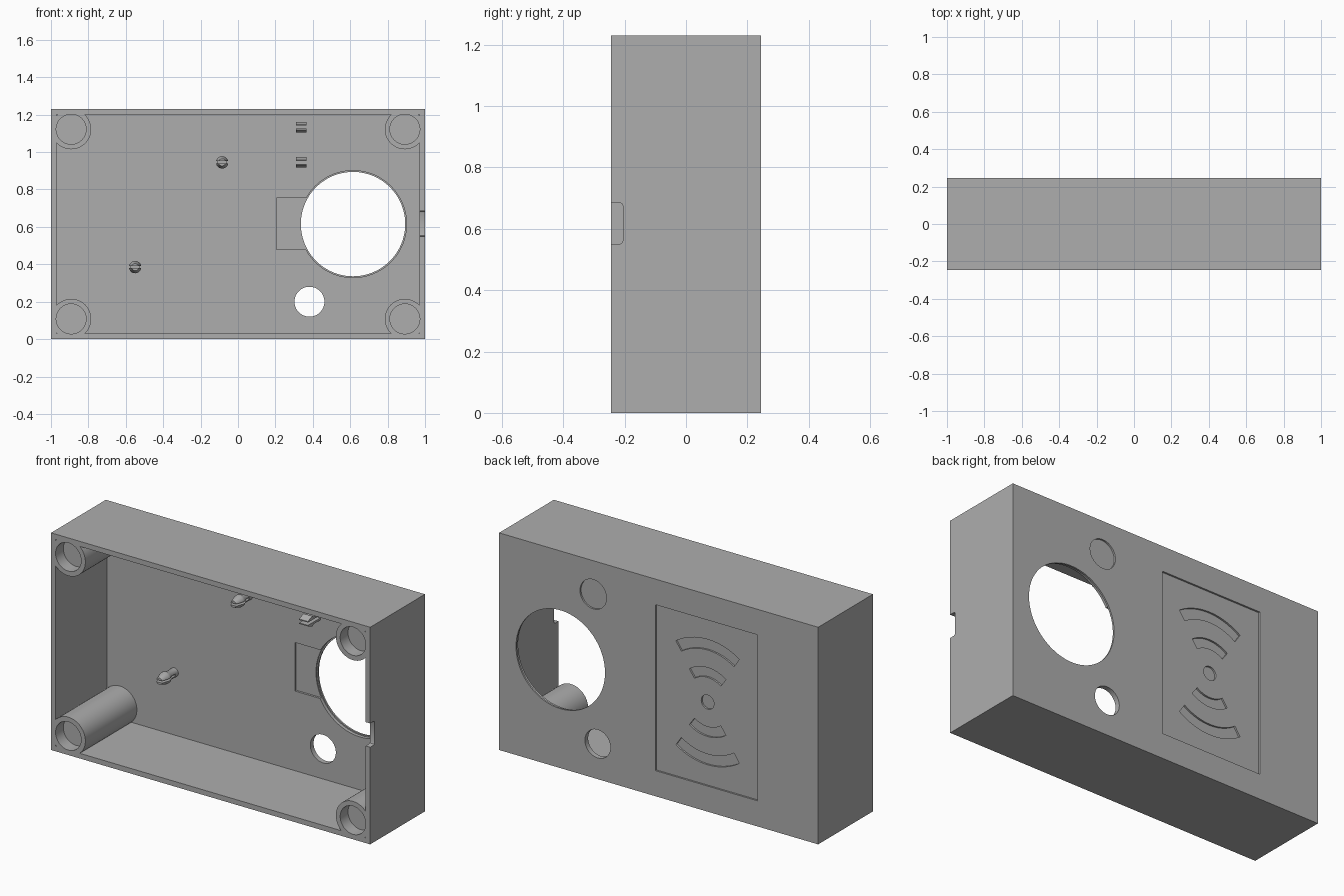
import bpy, bmesh, math
from mathutils import Matrix

if "Cube" in bpy.data.objects:
    bpy.data.objects.remove(bpy.data.objects["Cube"])

W, D, H = 1.0, 0.245, 1.23      # half width, half depth, height
T = 0.029                       # wall thickness
FLOOR = D - T                   # inner face of the back plate
MID = 0.615

grey = bpy.data.materials.new("plain grey")
grey.diffuse_color = (0.42, 0.42, 0.42, 1)
grey.use_nodes = True
grey.node_tree.nodes["Principled BSDF"].inputs["Base Color"].default_value = grey.diffuse_color


def finish(name, bm):
    bmesh.ops.recalc_face_normals(bm, faces=bm.faces)
    me = bpy.data.meshes.new(name)
    bm.to_mesh(me)
    bm.free()
    ob = bpy.data.objects.new(name, me)
    me.materials.append(grey)
    bpy.context.collection.objects.link(ob)
    return ob


def box(name, x0, x1, y0, y1, z0, z1):
    bm = bmesh.new()
    m = Matrix.Translation(((x0 + x1) / 2, (y0 + y1) / 2, (z0 + z1) / 2))
    bmesh.ops.create_cube(bm, size=1, matrix=m @ Matrix.Diagonal((x1 - x0, y1 - y0, z1 - z0, 1)))
    return finish(name, bm)


def prism(name, pts, y0, y1):
    """Extrude an x-z outline along y."""
    bm = bmesh.new()
    f = bm.faces.new([bm.verts.new((x, y0, z)) for x, z in pts])
    ext = bmesh.ops.extrude_face_region(bm, geom=[f])["geom"]
    bmesh.ops.translate(bm, vec=(0, y1 - y0, 0), verts=[v for v in ext if isinstance(v, bmesh.types.BMVert)])
    return finish(name, bm)


def disc(name, x, z, r, y0, y1, n=64):
    a = [2 * math.pi * i / n for i in range(n)]
    return prism(name, [(x + r * math.cos(t), z + r * math.sin(t)) for t in a], y0, y1)


def lathe(name, x, z, profile, n=32):
    """Revolve (radius, y) points about a y-parallel axis."""
    bm = bmesh.new()
    rings = [[bm.verts.new((x + r * math.cos(2 * math.pi * i / n), y, z + r * math.sin(2 * math.pi * i / n)))
              for i in range(n)] for r, y in profile]
    for a, b in zip(rings, rings[1:]):
        for i in range(n):
            bm.faces.new((a[i], a[(i + 1) % n], b[(i + 1) % n], b[i]))
    bm.faces.new(rings[0])
    bm.faces.new(rings[-1])
    return finish(name, bm)


def cut(ob, *cutters):
    for c in cutters:
        mod = ob.modifiers.new("cut", "BOOLEAN")
        mod.operation, mod.solver, mod.object = "DIFFERENCE", "EXACT", c
        bpy.context.view_layer.objects.active = ob
        bpy.ops.object.modifier_apply(modifier=mod.name)
        bpy.data.objects.remove(c)


def smooth(ob):
    bpy.ops.object.select_all(action="DESELECT")
    ob.select_set(True)
    bpy.context.view_layer.objects.active = ob
    bpy.ops.object.shade_smooth_by_angle(angle=math.radians(30))


# Case: box hollowed from the front, leaving round corner posts
case = box("case", -W, W, -D, D, 0, H)
cavity = box("cavity", -W + T, W - T, -D - 0.1, FLOOR, T, H - T)
corners = [(sx * 0.892, z) for sx in (-1, 1) for z in (0.108, H - 0.108)]
cut(cavity, *[disc("post", x, z, 0.107, -D - 0.2, D + 0.1) for x, z in corners])
cut(case, cavity)

# Blind holes in the corner posts
cut(case, *[disc("post_hole", x, z, 0.08, -D - 0.1, -D + 0.07) for x, z in corners])

# Large opening with a thin outer lip, plus its shallow inner side pocket
cut(case,
    disc("opening", 0.615, MID, 0.279, 0, D + 0.1, 96),
    disc("opening_step", 0.615, MID, 0.286, 0.1, D - 0.01, 96),
    box("pocket", 0.205, 0.5, 0.1, FLOOR + 0.012, 0.48, 0.755))

# Small through hole and shallow round dimple on the back
cut(case,
    disc("small_hole", 0.382, 0.2, 0.08, 0.1, D + 0.1),
    disc("dimple", 0.41, 1.04, 0.083, D - 0.01, D + 0.1))

# Cable notch in the right wall, with rounded inner corners
r, yn, zn0, zn1 = 0.012, -D + 0.04, 0.55, 0.685
bm = bmesh.new()
outline = [(-D - 0.1, zn0)]
outline += [(yn - r + r * math.sin(t), zn0 + r - r * math.cos(t)) for t in (0, math.pi / 4, math.pi / 2)]
outline += [(yn - r + r * math.cos(t), zn1 - r + r * math.sin(t)) for t in (0, math.pi / 4, math.pi / 2)]
outline += [(-D - 0.1, zn1)]
face = bm.faces.new([bm.verts.new((W - 0.06, y, z)) for y, z in outline])
ext = bmesh.ops.extrude_face_region(bm, geom=[face])["geom"]
bmesh.ops.translate(bm, vec=(0.2, 0, 0), verts=[v for v in ext if isinstance(v, bmesh.types.BMVert)])
cut(case, finish("notch", bm))

# Recessed back panel with engraved dot and wave arcs
PX, PD = -0.30, D - 0.01
cut(case, box("panel", -0.62, 0.02, PD, D + 0.1, 0.145, 1.085))
cut(case, disc("dot", PX, MID, 0.04, PD - 0.01, D + 0.05, 32))
for r0, r1, half in ((0.14, 0.195, 36), (0.295, 0.355, 34)):
    for s in (1, -1):
        ang = [math.radians(half * (i / 10 - 1)) for i in range(21)]
        pts = [(PX + r1 * math.sin(a), MID + s * r1 * math.cos(a)) for a in ang]
        pts += [(PX + r0 * math.sin(a), MID + s * r0 * math.cos(a)) for a in reversed(ang)]
        cut(case, prism("arc", pts, PD - 0.01, D + 0.05))
smooth(case)

# Split round snap pins on the inner back face
for i, (x, z) in enumerate([(-0.085, 0.945), (-0.55, 0.385)]):
    pin = lathe(f"snap_pin_{i + 1}", x, z, [(0.025, FLOOR + 0.005), (0.025, 0.155), (0.033, 0.14),
                                            (0.033, 0.125), (0.019, 0.08)])
    cut(pin, box("slot", x - 0.1, x + 0.1, 0, 0.19, z - 0.006, z + 0.006))
    smooth(pin)

# Square snap clips: pairs of hooked prongs
for i, zc in enumerate([1.133, 0.945]):
    for s, side in ((1, "upper"), (-1, "lower")):
        bm = bmesh.new()
        prof = [(FLOOR + 0.005, 0.008), (FLOOR + 0.005, 0.02), (0.155, 0.02), (0.148, 0.028),
                (0.138, 0.028), (0.105, 0.014), (0.105, 0.008)]
        f = bm.faces.new([bm.verts.new((0.31, y, zc + s * h)) for y, h in prof])
        ext = bmesh.ops.extrude_face_region(bm, geom=[f])["geom"]
        bmesh.ops.translate(bm, vec=(0.055, 0, 0), verts=[v for v in ext if isinstance(v, bmesh.types.BMVert)])
        finish(f"snap_clip_{i + 1}_{side}", bm)
